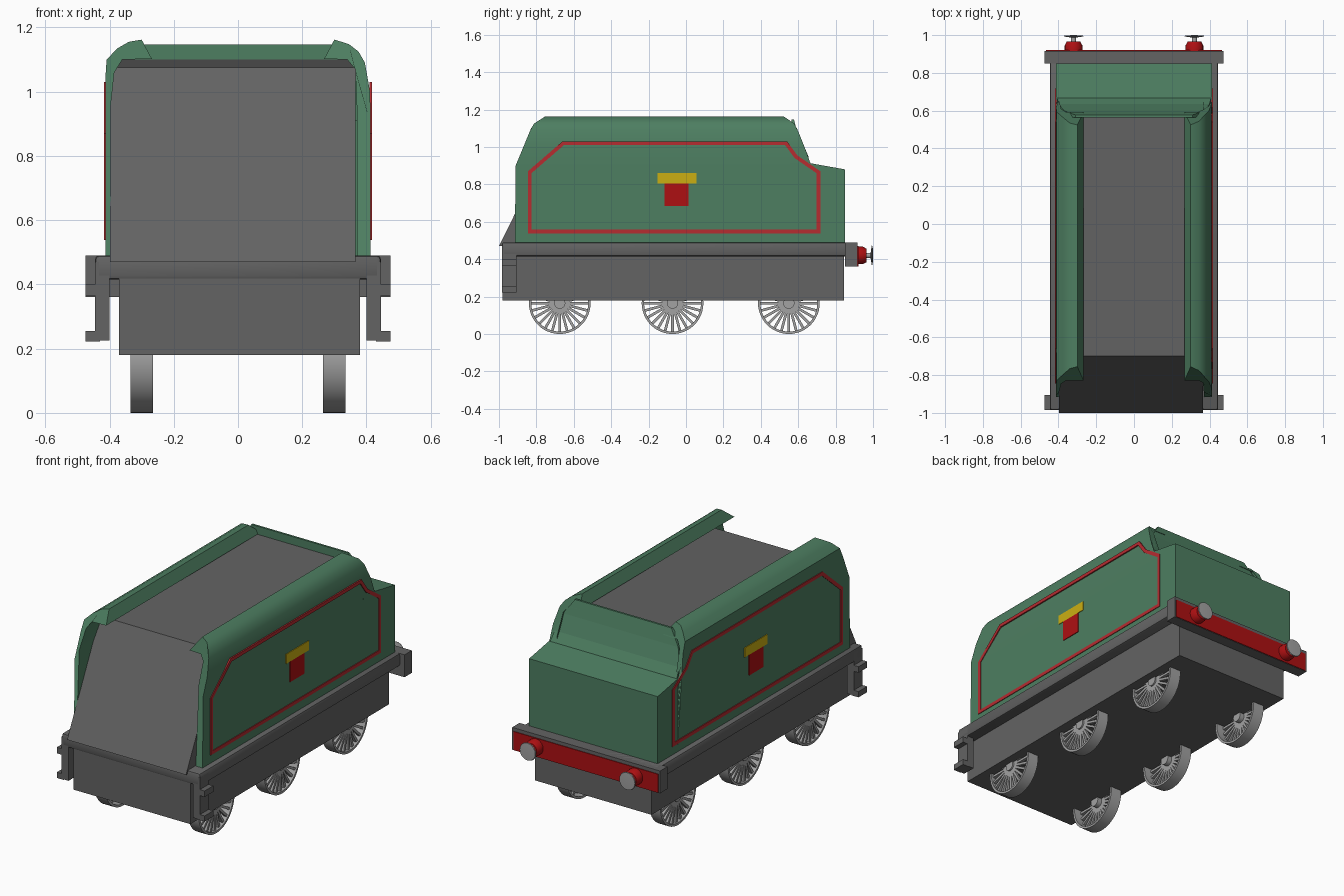
import bpy, bmesh, math
from mathutils import Matrix, Vector

cube = bpy.data.objects.get("Cube")
if cube:
    bpy.data.objects.remove(cube, do_unlink=True)


def material(name, rgb):
    m = bpy.data.materials.new(name)
    m.use_nodes = True
    m.diffuse_color = (*rgb, 1)
    m.node_tree.nodes["Principled BSDF"].inputs["Base Color"].default_value = (*rgb, 1)
    return m


GREEN = material("body green", (0.075, 0.21, 0.12))
GREY = material("frame grey", (0.125, 0.125, 0.125))
STEEL = material("wheel steel", (0.36, 0.36, 0.36))
RED = material("buffer red", (0.42, 0.005, 0.006))
LINING = material("lining red", (0.47, 0.025, 0.03))
YELLOW = material("plate yellow", (0.6, 0.43, 0.006))


def finish(name, bm, mat, smooth=None):
    bmesh.ops.recalc_face_normals(bm, faces=bm.faces)
    mesh = bpy.data.meshes.new(name)
    bm.to_mesh(mesh)
    bm.free()
    mesh.materials.append(mat)
    ob = bpy.data.objects.new(name, mesh)
    bpy.context.collection.objects.link(ob)
    if smooth:
        bpy.ops.object.select_all(action="DESELECT")
        ob.select_set(True)
        bpy.context.view_layer.objects.active = ob
        bpy.ops.object.shade_smooth_by_angle(angle=math.radians(smooth))
    return ob


def add_box(bm, x, y, z):
    size = Vector((x[1] - x[0], y[1] - y[0], z[1] - z[0]))
    mid = Vector((x[0] + x[1], y[0] + y[1], z[0] + z[1])) / 2
    return bmesh.ops.create_cube(bm, size=1, matrix=Matrix.Translation(mid) @ Matrix.Diagonal((*size, 1)))


def box(name, x, y, z, mat, bevel=0):
    bm = bmesh.new()
    add_box(bm, x, y, z)
    if bevel:
        bmesh.ops.bevel(bm, geom=bm.edges[:], offset=bevel, segments=2, affect="EDGES", profile=0.5)
    return finish(name, bm, mat, 40 if bevel else None)


def loft(bm, first, second):
    """Closed solid between two matching outlines."""
    a = [bm.verts.new(p) for p in first]
    b = [bm.verts.new(p) for p in second]
    bm.faces.new(a)
    bm.faces.new(b[::-1])
    for i in range(len(a)):
        j = (i + 1) % len(a)
        bm.faces.new((a[i], b[i], b[j], a[j]))


def side_prism(name, outline, x0, x1, mat):
    bm = bmesh.new()
    loft(bm, [(x0, y, z) for y, z in outline], [(x1, y, z) for y, z in outline])
    return finish(name, bm, mat)


def lathe(name, profile, mat, place, steps=32, close=False):
    """Spin (radius, along) points about the local z axis."""
    bm = bmesh.new()
    vs = [bm.verts.new((r, 0, h)) for r, h in profile]
    es = [bm.edges.new(p) for p in zip(vs, vs[1:] + vs[:1] if close else vs[1:])]
    bmesh.ops.spin(bm, geom=vs + es, axis=(0, 0, 1), cent=(0, 0, 0), angle=math.tau, steps=steps)
    bmesh.ops.remove_doubles(bm, verts=bm.verts, dist=0.0005)
    bm.transform(place)
    return finish(name, bm, mat, 35)


def at(z, table):
    """Linear lookup of y for a height."""
    for (z0, y0), (z1, y1) in zip(table, table[1:]):
        if z <= z1:
            return y0 + (y1 - y0) * max(0, z - z0) / (z1 - z0)
    return table[-1][1]


# Underframe, footplate and rear beam
box("chassis", (-0.37, 0.38), (-0.98, 0.845), (0.18, 0.43), GREY)
box("footplate", (-0.445, 0.445), (-0.985, 0.9), (0.415, 0.49), GREY, 0.012)
box("rear_beam", (-0.475, 0.475), (0.85, 0.917), (0.36, 0.49), GREY)
box("rear_beam_face", (-0.465, 0.465), (0.915, 0.921), (0.362, 0.47), RED)

# Cab-end steps
for s, side in ((1, "left"), (-1, "right")):
    bm = bmesh.new()
    for x, z in (((0.4, 0.445), (0.225, 0.47)), ((0.43, 0.475), (0.365, 0.4)), ((0.43, 0.475), (0.222, 0.255))):
        add_box(bm, sorted((s * x[0], s * x[1])), (-0.985, -0.905), z)
    finish(side + "_steps", bm, GREY)

# Coal bunker with sloping front
side_prism("coal_bunker", [(-1, 0.47), (-0.7, 1.075), (0.575, 1.1), (0.575, 0.47)], -0.398, 0.366, GREY)

# Side sheets rolled inward at the top, with raked ends
FRONT = [(0.49, -0.915), (0.89, -0.915), (1.12, -0.82), (1.165, -0.75)]
REAR = [(0.49, 0.67), (0.91, 0.67), (1.12, 0.585), (1.165, 0.52)]
LEFT = [(0.413, 0.485), (0.413, 0.9), (0.411, 1.0), (0.395, 1.09), (0.375, 1.125), (0.345, 1.148), (0.3, 1.162),
        (0.268, 1.102), (0.34, 1.1), (0.365, 1.07), (0.37, 0.95), (0.37, 0.485)]
RIGHT = [(0.413, 0.485), (0.413, 0.9), (0.413, 1.04), (0.409, 1.1), (0.375, 1.135), (0.34, 1.155), (0.3, 1.162),
         (0.268, 1.102), (0.36, 1.1), (0.385, 1.06), (0.397, 0.95), (0.397, 0.485)]
for s, side, section in ((1, "left", LEFT), (-1, "right", RIGHT)):
    bm = bmesh.new()
    loft(bm, [(s * x, at(z, FRONT), z) for x, z in section], [(s * x, at(z, REAR), z) for x, z in section])
    finish(side + "_side_sheet", bm, GREEN, 35)

# Water tank behind the bunker, with a concave rise to the crest
box("tank_rear", (-0.413, 0.413), (0.56, 0.85), (0.485, 0.875), GREEN)
side_prism("tank_shelf", [(0.56, 0.87), (0.85, 0.87), (0.85, 0.88), (0.67, 0.912), (0.56, 0.912)], -0.413, 0.413, GREEN)
bm = bmesh.new()
rows = [(0.408, 0.67, 0.905), (0.4, 0.635, 0.965), (0.37, 0.6, 1.06), (0.31, 0.577, 1.147)]
for (w0, y0, z0), (w1, y1, z1) in zip(rows, rows[1:]):
    loft(bm, [(-w0, 0.565, z0), (w0, 0.565, z0), (w0, y0, z0), (-w0, y0, z0)],
         [(-w1, 0.565, z1), (w1, 0.565, z1), (w1, y1, z1), (-w1, y1, z1)])
finish("tank_slope", bm, GREEN, 35)

# Painted lining and emblem plates on both sides
OUTLINE = [(-0.845, 0.538), (-0.845, 0.87), (-0.66, 1.03), (0.54, 1.03), (0.595, 0.955), (0.718, 0.87), (0.718, 0.538)]


def inset(points, d):
    """Clockwise outline moved inward by d."""
    out = []
    for i, p in enumerate(points):
        p, a, b = Vector(p), Vector(points[i - 1]), Vector(points[(i + 1) % len(points)])
        u, v = (p - a).normalized(), (b - p).normalized()
        n1, n2 = Vector((u.y, -u.x)), Vector((v.y, -v.x))
        out.append(p + (n1 + n2) * d / (1 + n1.dot(n2)))
    return out


for s, side in ((1, "left"), (-1, "right")):
    x0, x1 = s * 0.409, s * 0.417
    bm = bmesh.new()
    inner = inset(OUTLINE, 0.02)
    for i in range(len(OUTLINE)):
        j = (i + 1) % len(OUTLINE)
        quad = [OUTLINE[i], OUTLINE[j], inner[j], inner[i]]
        loft(bm, [(x0, *p) for p in quad], [(x1, *p) for p in quad])
    finish(side + "_lining", bm, LINING)
    span = sorted((x0, x1))
    box(side + "_emblem_bar", span, (-0.152, 0.056), (0.805, 0.86), YELLOW)
    box(side + "_emblem_shield", span, (-0.115, 0.014), (0.685, 0.805), RED)

# Buffers
for s, side in ((1, "left"), (-1, "right")):
    place = Matrix.Translation((s * 0.32, 0.915, 0.42)) @ Matrix.Rotation(-math.pi / 2, 4, "X")
    lathe(side + "_buffer_housing", [(0, 0), (0.047, 0), (0.047, 0.03), (0.036, 0.05), (0, 0.05)], RED, place, 20)
    lathe(side + "_buffer_head", [(0, 0.04), (0.014, 0.04), (0.014, 0.072), (0.052, 0.078), (0.05, 0.083), (0, 0.085)],
          STEEL, place, 20)

# Spoked wheels
R = 0.165
for s, side in ((1, "left"), (-1, "right")):
    for y, where in ((-0.675, "front"), (-0.072, "middle"), (0.55, "rear")):
        name = f"{where}_{side}_wheel"
        place = Matrix.Translation((s * 0.3, y, R)) @ Matrix.Rotation(s * math.pi / 2, 4, "Y")
        lathe(name + "_rim", [(R, -0.035), (R, 0.035), (R - 0.013, 0.035), (R - 0.013, -0.035)], STEEL, place, 48, True)
        lathe(name + "_hub", [(0, -0.02), (0.03, -0.02), (0.03, 0.035), (0, 0.035)], STEEL, place, 24)
        bm = bmesh.new()
        for k in range(24):
            spoke = add_box(bm, (0.02, R - 0.008), (-0.007, 0.007), (0.008, 0.026))
            bmesh.ops.rotate(bm, verts=spoke["verts"], cent=(0, 0, 0), matrix=Matrix.Rotation(math.tau * k / 24, 3, "Z"))
        bm.transform(place)
        finish(name + "_spokes", bm, STEEL)
